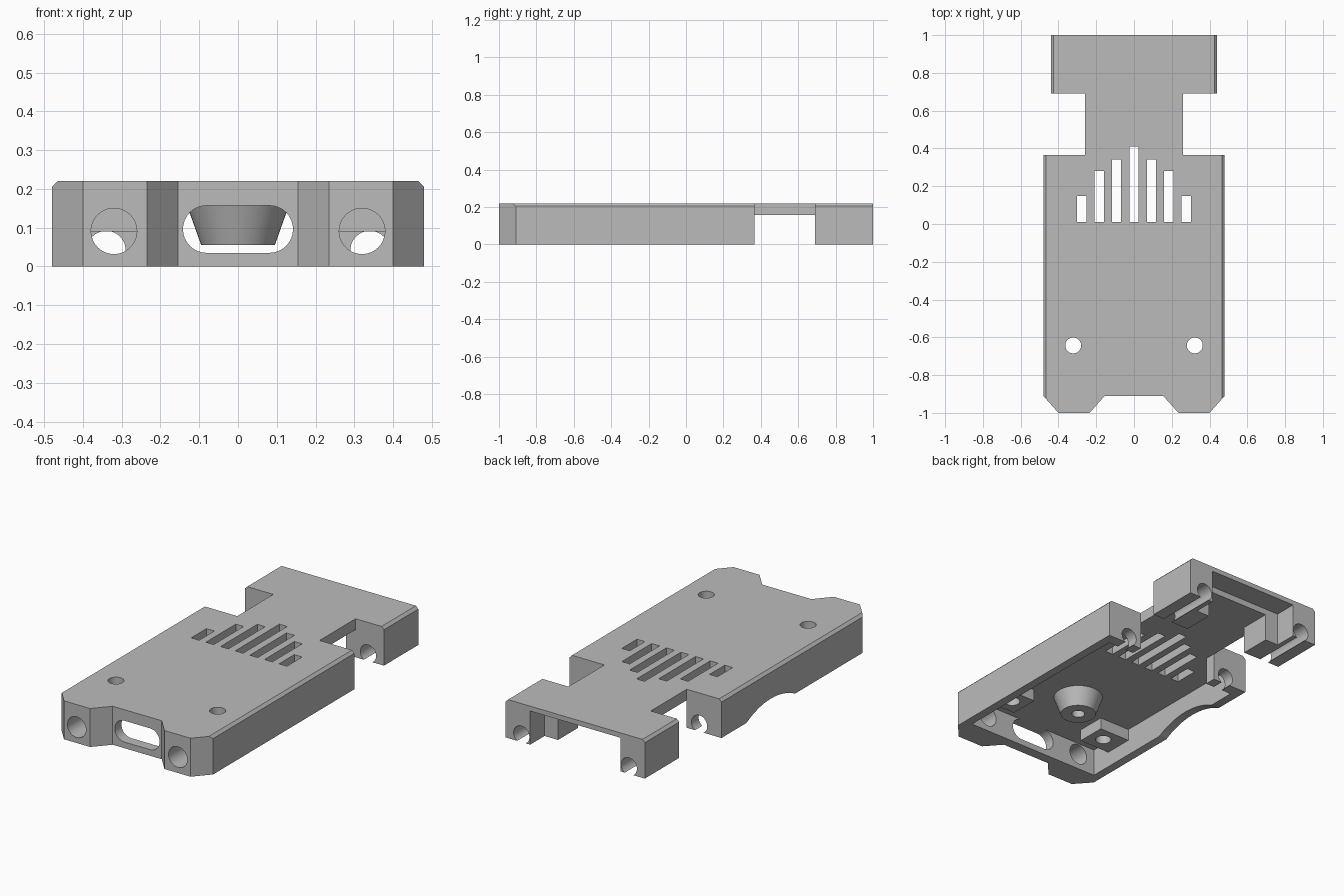
import bpy, bmesh, math
from mathutils import Vector

cube = bpy.data.objects.get("Cube")
if cube:
    bpy.data.objects.remove(cube, do_unlink=True)

grey = bpy.data.materials.new("plain grey")
grey.use_nodes = True
COLOUR = (0.5, 0.5, 0.5, 1)
grey.diffuse_color = COLOUR
grey.node_tree.nodes["Principled BSDF"].inputs["Base Color"].default_value = COLOUR

AXES = {"x": lambda a, b, c: Vector((c, a, b)),   # profile in y, z
        "y": lambda a, b, c: Vector((a, c, b)),   # profile in x, z
        "z": lambda a, b, c: Vector((a, b, c))}   # profile in x, y


def prism(name, points, lo, hi, axis="z", taper=None):
    """Sweep a closed profile from lo to hi along an axis; taper scales the top."""
    place, bm = AXES[axis], bmesh.new()
    k = taper or 1
    low = [bm.verts.new(place(a, b, lo)) for a, b in points]
    high = [bm.verts.new(place(a * k, b * k, hi)) for a, b in points]
    bm.faces.new(low)
    bm.faces.new(high)
    n = len(points)
    for i in range(n):
        j = (i + 1) % n
        bm.faces.new((low[i], low[j], high[j], high[i]))
    bmesh.ops.recalc_face_normals(bm, faces=bm.faces)
    mesh = bpy.data.meshes.new(name)
    bm.to_mesh(mesh)
    bm.free()
    mesh.materials.append(grey)
    obj = bpy.data.objects.new(name, mesh)
    bpy.context.collection.objects.link(obj)
    return obj


def rect(x0, x1, y0, y1):
    return [(x0, y0), (x1, y0), (x1, y1), (x0, y1)]


def circle(cx, cy, r, n=48):
    return [(cx + r * math.cos(math.tau * i / n), cy + r * math.sin(math.tau * i / n))
            for i in range(n)]


def stadium(half, cz, r, n=16):
    right = [(half - r + r * math.cos(t), cz + r * math.sin(t))
             for t in (math.pi * (i / n - 0.5) for i in range(n + 1))]
    return right + [(-x, 2 * cz - z) for x, z in right]


def flip(points, side):
    return [(a * side, b) for a, b in points]


def combine(tool, operation="DIFFERENCE"):
    """Apply one boolean to the shell and discard the tool."""
    mod = shell.modifiers.new("cut", "BOOLEAN")
    mod.operation, mod.solver, mod.object = operation, "EXACT", tool
    bpy.context.view_layer.objects.active = shell
    bpy.ops.object.modifier_apply(modifier=mod.name)
    mesh = tool.data
    bpy.data.objects.remove(tool, do_unlink=True)
    bpy.data.meshes.remove(mesh)


TOP, UNDER = 0.22, 0.157

# Outer outline: body with notched front, neck and tail
half = [(0.155, -0.91), (0.235, -1), (0.40, -1), (0.48, -0.91), (0.48, 0.365),
        (0.26, 0.365), (0.26, 0.69), (0.44, 0.69), (0.44, 1)]
shell = prism("case_shell", half + flip(half, -1)[::-1], 0, TOP)

# Underside: space below the neck, body cavity, opening to the neck, tail bay
combine(prism("neck_gap", rect(-0.6, 0.6, 0.366, 0.689), -0.1, UNDER))
bay = [(0.43, -0.85), (0.43, 0.30), (0.259, 0.30), (0.259, 0.6),
       (0.20, 0.6), (0.20, 0.95)]
combine(prism("cavity", bay + flip(bay, -1)[::-1], -0.1, UNDER))
combine(prism("tail_recess", rect(-0.285, 0.285, 0.87, 1.1), -0.1, 0.192))

# Tapered centre post
post = prism("centre_post", circle(0, 0, 0.095), 0.055, 0.18, taper=1.47)
post.location.y = -0.47
bpy.context.view_layer.update()
combine(post, "UNION")
combine(prism("post_hole", circle(0, -0.47, 0.035), -0.1, 0.15))

# Oval port in the front wall
combine(prism("oval_port", stadium(0.142, 0.096, 0.061), -1.1, -0.8, "y"))

# Shallow arch in the lower edge of one side wall
combine(prism("side_arch", circle(-0.08, -0.41, 0.465, 96), -0.6, -0.35, "x"))

for s in (-1, 1):
    # Screw bosses and their holes
    combine(prism("boss", flip(rect(0.235, 0.45, -0.73, -0.56), s), 0.09, 0.19), "UNION")
    combine(prism("screw_hole", circle(0.322 * s, -0.643, 0.042), -0.1, 0.4))
    # Round front ports
    combine(prism("front_port", circle(0.32 * s, 0.091, 0.059), -1.1, -0.8, "y"))
    # Open-bottomed channels through the rear wall and tail legs
    combine(prism("channel", circle(0.34 * s, 0.042, 0.05), 0.2, 1.1, "y"))
    # Chamfered upper side edges of body and tail
    for edge, y0, y1 in ((0.48, -1.1, 0.5), (0.44, 0.6, 1.1)):
        wedge = [(edge - 0.035, 0.24), (edge + 0.02, 0.24), (edge + 0.02, 0.185)]
        combine(prism("edge_chamfer", flip(wedge, s), y0, y1, "y"))

# Vent slots, longest in the middle
for i, end in enumerate((0.41, 0.342, 0.28, 0.148)):
    for s in ((-1, 1) if i else (1,)):
        x = 0.0925 * i * s
        combine(prism("vent", rect(x - 0.025, x + 0.025, 0.01, end), 0.1, 0.4))

# Smooth the round walls, keep the edges sharp
bpy.ops.object.select_all(action="DESELECT")
shell.select_set(True)
bpy.context.view_layer.objects.active = shell
bpy.ops.object.shade_smooth_by_angle(angle=math.radians(30))
